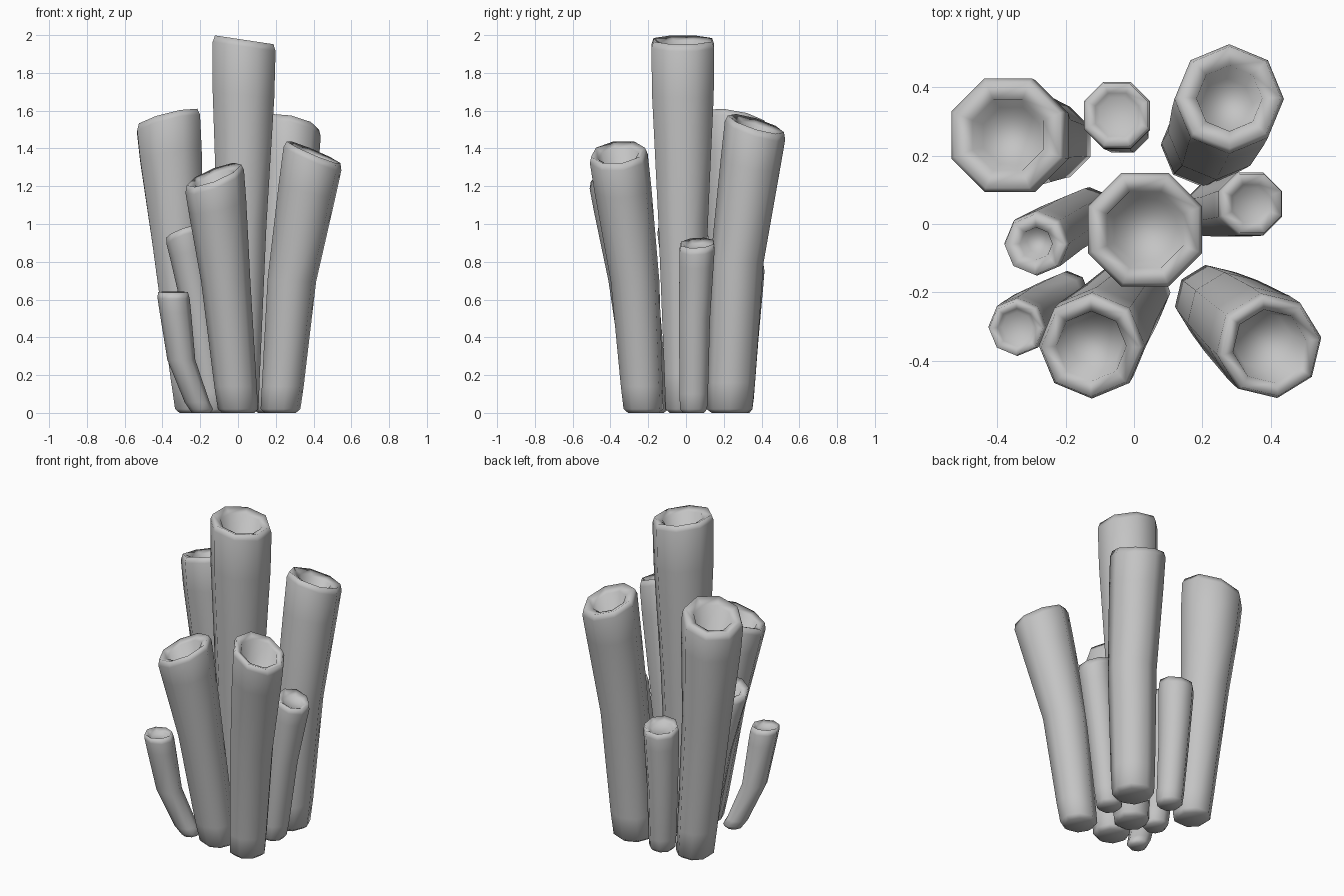
import bpy, bmesh
from math import pi, sin, cos
from mathutils import Vector

cube = bpy.data.objects.get("Cube")
if cube:
    bpy.data.objects.remove(cube, do_unlink=True)

grey = bpy.data.materials.new("stone grey")
grey.use_nodes = True
colour = (0.55, 0.55, 0.55, 1)
grey.diffuse_color = colour
grey.node_tree.nodes["Principled BSDF"].inputs["Base Color"].default_value = colour

SIDES = 8


def tube(name, base, middle, top, radii, slope, hole, depth, turn=0.0):
    """Flared, bent, closed-bottom tube with a slanted rim and a hollow mouth."""
    foot, tip = Vector((*base, 0)), Vector(top)
    knee = Vector(middle)
    r0, r1 = radii
    bm = bmesh.new()

    def ring(centre, radius, tilt):
        verts = []
        for i in range(SIDES):
            a = 2 * pi * (i + turn) / SIDES
            x, y = radius * cos(a), radius * sin(a)
            z = centre.z + tilt * (slope[0] * x + slope[1] * y)
            verts.append(bm.verts.new((centre.x + x, centre.y + y, z)))
        return verts

    up = Vector((0, 0, 1))
    axis = (tip - knee).normalized()
    rm = r0 + (r1 - r0) * 0.45
    rings = [
        # rounded foot
        ring(foot, r0 * 0.75, 0),
        ring(foot + up * 0.02, r0 * 0.97, 0),
        ring(foot.lerp(knee, 0.2), r0 * 1.02, 0),
        # bent stem
        ring(knee, rm, 0.1),
        ring(knee.lerp(tip, 0.7), r1 * 0.98, 0.6),
        # rounded rim
        ring(tip - axis * 0.035, r1, 1),
        ring(tip, r1 * 0.93, 1),
        # hollow mouth
        ring(tip - axis * 0.02, r1 * hole, 1),
        ring(tip - axis * depth, r1 * hole * 0.8, 1),
    ]
    for low, high in zip(rings, rings[1:]):
        for i in range(SIDES):
            j = (i + 1) % SIDES
            bm.faces.new((low[i], low[j], high[j], high[i]))
    bm.faces.new(rings[0][::-1])
    bm.faces.new(rings[-1])
    for f in bm.faces:
        f.smooth = True
    bm.normal_update()
    mesh = bpy.data.meshes.new(name)
    bm.to_mesh(mesh)
    bm.free()
    mesh.materials.append(grey)
    obj = bpy.data.objects.new(name, mesh)
    bpy.context.collection.objects.link(obj)


# Tall open tubes
tube("centre_tube", (0.01, -0.01), (0.02, -0.015, 1), (0.033, -0.017, 1.975),
     (0.11, 0.18), (-0.15, 0), 0.67, 0.16, 0.5)
tube("back_right_tube", (-0.23, 0.24), (-0.32, 0.25, 0.9), (-0.37, 0.26, 1.56),
     (0.115, 0.18), (0.25, -0.18), 0.62, 0.16, 0.5)
tube("back_left_tube", (0.2, 0.23), (0.24, 0.27, 0.8), (0.28, 0.37, 1.53),
     (0.125, 0.16), (-0.2, -0.3), 0.6, 0.16)
tube("front_left_tube", (0.225, -0.225), (0.285, -0.27, 0.7), (0.4, -0.36, 1.38),
     (0.11, 0.155), (-0.42, 0.1), 0.7, 0.16, 0.2)
tube("front_right_tube", (0, -0.2), (-0.065, -0.28, 0.7), (-0.127, -0.36, 1.26),
     (0.11, 0.155), (0.38, 0.25), 0.66, 0.16)

# Short tubes
tube("side_right_tube", (-0.13, 0.03), (-0.21, -0.01, 0.55), (-0.29, -0.06, 0.96),
     (0.08, 0.095), (0.35, -0.2), 0.5, 0.08)
tube("side_left_tube", (0.22, 0.04), (0.28, 0.045, 0.5), (0.345, 0.06, 0.9),
     (0.08, 0.1), (-0.3, 0.05), 0.6, 0.03, 0.5)
tube("small_back_tube", (-0.03, 0.28), (-0.045, 0.3, 0.4), (-0.05, 0.32, 0.8),
     (0.08, 0.105), (0.05, -0.15), 0.65, 0.03, 0.5)
tube("small_front_tube", (-0.195, -0.2), (-0.3, -0.26, 0.28), (-0.345, -0.305, 0.64),
     (0.065, 0.085), (0, 0.03), 0.65, 0.03)
